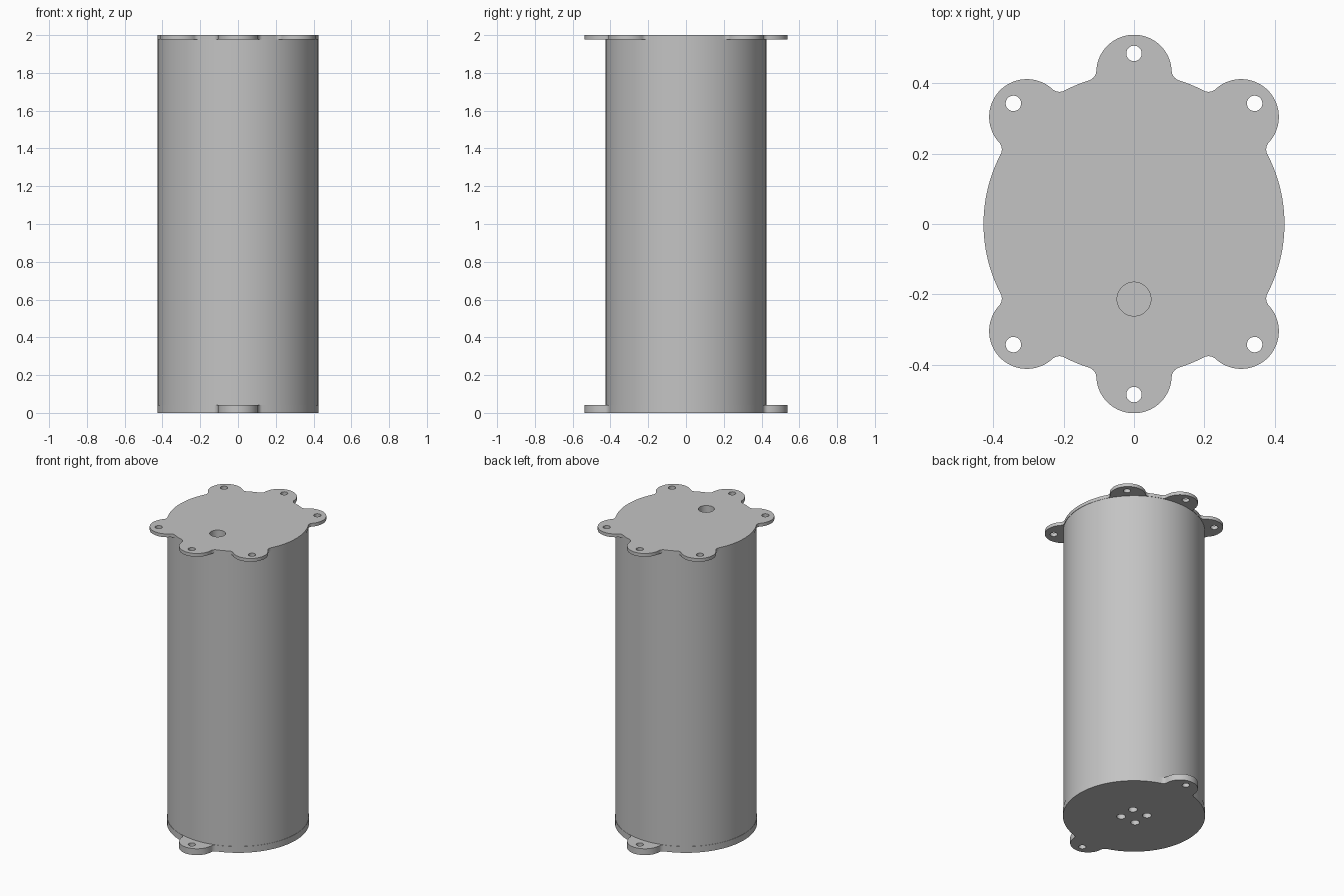
import bpy, bmesh
from math import sin, cos, acos, atan2, pi, radians
from mathutils import Vector, Matrix

cube = bpy.data.objects.get("Cube")
if cube:
    bpy.data.objects.remove(cube, do_unlink=True)

BODY_R = 0.427      # can and plate radius
TAB_D = 0.43        # tab centre distance from the axis
TAB_R = 0.107
FILLET = 0.03
HOLE_D = 0.484      # screw hole distance from the axis
HEIGHT = 2.0
TOP_T, BASE_T = 0.022, 0.042

grey = bpy.data.materials.new("matte grey")
grey.use_nodes = True
colour = (0.55, 0.55, 0.55, 1)
grey.diffuse_color = colour
grey.node_tree.nodes["Principled BSDF"].inputs["Base Color"].default_value = colour


def make_object(name, bm):
    bmesh.ops.recalc_face_normals(bm, faces=bm.faces)
    mesh = bpy.data.meshes.new(name)
    bm.to_mesh(mesh)
    bm.free()
    mesh.materials.append(grey)
    obj = bpy.data.objects.new(name, mesh)
    bpy.context.collection.objects.link(obj)
    return obj


def add_cylinder(bm, x, y, z0, z1, r, segments):
    bmesh.ops.create_cone(bm, cap_ends=True, segments=segments, radius1=r, radius2=r,
                          depth=z1 - z0, matrix=Matrix.Translation((x, y, (z0 + z1) / 2)))


def polar(d, a):
    return Vector((d * cos(a), d * sin(a)))


def arc(centre, r, a0, a1, n):
    return [centre + polar(r, a0 + (a1 - a0) * i / n) for i in range(n + 1)]


def lobed_outline(tab_angles):
    """Disc outline with round tabs blended in by fillets, counter-clockwise."""
    far, near = BODY_R + FILLET, TAB_R + FILLET
    spread = acos((far**2 + TAB_D**2 - near**2) / (2 * far * TAB_D))
    to_tab = Vector((TAB_D, 0)) - polar(far, spread)
    turn = atan2(to_tab.y, to_tab.x)              # fillet centre towards tab centre
    points = []
    for i, a in enumerate(tab_angles):
        tab = polar(TAB_D, a)
        first, last = polar(far, a - spread), polar(far, a + spread)
        swing = pi + turn                         # tab arc half angle
        points += arc(first, FILLET, a - spread + pi, a - turn, 8)
        points += arc(tab, TAB_R, a - swing, a + swing, 40)[1:]
        points += arc(last, FILLET, a + turn, a + spread - pi, 8)[1:]
        following = tab_angles[(i + 1) % len(tab_angles)]
        if following <= a:
            following += 2 * pi
        points += arc(Vector((0, 0)), BODY_R, a + spread, following - spread, 40)[1:-1]
    return points


def plate(name, tab_angles, z, thickness):
    bm = bmesh.new()
    face = bm.faces.new([bm.verts.new((p.x, p.y, z)) for p in lobed_outline(tab_angles)])
    ext = bmesh.ops.extrude_face_region(bm, geom=[face])
    top = [v for v in ext["geom"] if isinstance(v, bmesh.types.BMVert)]
    bmesh.ops.translate(bm, verts=top, vec=(0, 0, thickness))
    return make_object(name, bm)


def cut(obj, cutter):
    mod = obj.modifiers.new("holes", 'BOOLEAN')
    mod.operation = 'DIFFERENCE'
    mod.solver = 'EXACT'
    mod.object = cutter
    bpy.context.view_layer.objects.active = obj
    bpy.ops.object.modifier_apply(modifier=mod.name)


# Plates: six tabs on top, two on the base
top_angles = [radians(a) for a in (45, 90, 135, 225, 270, 315)]
base_angles = [radians(a) for a in (90, 270)]
top_plate = plate("top_plate", top_angles, HEIGHT - TOP_T, TOP_T)
base_plate = plate("base_plate", base_angles, 0, BASE_T)

# Cylindrical can between the plates
bm = bmesh.new()
add_cylinder(bm, 0, 0, BASE_T, HEIGHT - TOP_T, BODY_R - 0.002, 128)
body = make_object("body", bm)

# Top holes: screw holes in the tabs and one deep blind hole
bm = bmesh.new()
for a in top_angles:
    p = polar(HOLE_D, a)
    add_cylinder(bm, p.x, p.y, HEIGHT - 0.1, HEIGHT + 0.1, 0.022, 32)
add_cylinder(bm, 0, -0.213, HEIGHT - 0.12, HEIGHT + 0.1, 0.048, 48)
top_cutter = make_object("top_hole_cutter", bm)

# Base holes: screw holes in the tabs and a cluster of four blind holes
bm = bmesh.new()
for a in base_angles:
    p = polar(HOLE_D, a)
    add_cylinder(bm, p.x, p.y, -0.1, 0.1, 0.022, 32)
for sx in (-1, 1):
    for sy in (-1, 1):
        add_cylinder(bm, sx * 0.055, sy * 0.055, -0.1, 0.1, 0.027, 32)
base_cutter = make_object("base_hole_cutter", bm)

cut(top_plate, top_cutter)
cut(base_plate, base_cutter)
cut(body, top_cutter)
cut(body, base_cutter)
for cutter in (top_cutter, base_cutter):
    bpy.data.objects.remove(cutter, do_unlink=True)

# Smooth round walls, crisp rims
for obj in (top_plate, base_plate, body):
    bpy.ops.object.select_all(action='DESELECT')
    obj.select_set(True)
    bpy.context.view_layer.objects.active = obj
    bpy.ops.object.shade_smooth_by_angle(angle=radians(30))
